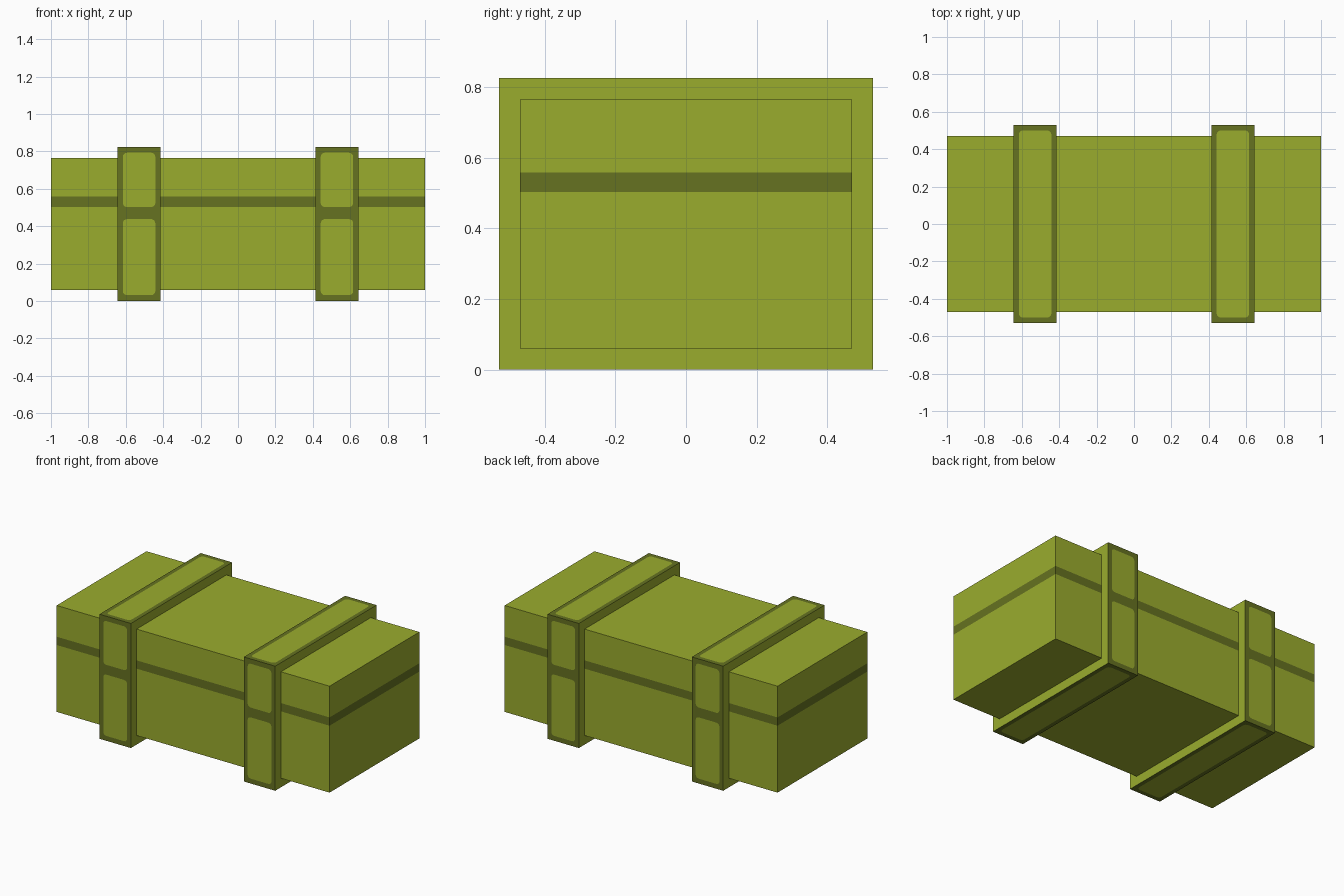
import bpy, bmesh, math
from mathutils import Vector

if "Cube" in bpy.data.objects:
    bpy.data.objects.remove(bpy.data.objects["Cube"])


def material(name, rgb):
    m = bpy.data.materials.new(name)
    m.diffuse_color = (*rgb, 1)
    m.use_nodes = True
    m.node_tree.nodes["Principled BSDF"].inputs["Base Color"].default_value = m.diffuse_color
    return m


LIGHT = material("olive green", (0.323, 0.413, 0.027))
DARK = material("dark olive", (0.133, 0.168, 0.015))


def finish(bm, name):
    bmesh.ops.remove_doubles(bm, verts=bm.verts[:], dist=1e-5)
    bmesh.ops.recalc_face_normals(bm, faces=bm.faces[:])
    me = bpy.data.meshes.new(name)
    bm.to_mesh(me)
    bm.free()
    me.materials.append(LIGHT)
    me.materials.append(DARK)
    ob = bpy.data.objects.new(name, me)
    bpy.context.collection.objects.link(ob)


# Crate body with a dark seam stripe all the way round
Z0, Z1, S0, S1 = 0.06, 0.765, 0.503, 0.558
bm = bmesh.new()
bmesh.ops.create_cube(bm, size=1)
for v in bm.verts:
    v.co = (v.co.x * 2, v.co.y * 0.94, (v.co.z + 0.5) * (Z1 - Z0) + Z0)
for z in (S0, S1):
    bmesh.ops.bisect_plane(bm, geom=bm.verts[:] + bm.edges[:] + bm.faces[:],
                           plane_co=(0, 0, z), plane_no=(0, 0, 1))
for f in bm.faces:
    f.material_index = int(S0 < f.calc_center_median().z < S1)
finish(bm, "crate_body")


def framed_cell(bm, place, outer, inner, r=0.022, steps=4):
    """Dark frame around a light rounded panel; rects are (u0, v0, u1, v1)."""
    def corners(q):
        return [(q[0], q[1]), (q[2], q[1]), (q[2], q[3]), (q[0], q[3])]

    out = [bm.verts.new(place(*c)) for c in corners(outer)]
    arcs = []
    for k, (u, v) in enumerate(corners(inner)):
        cu = u + (r if k in (0, 3) else -r)
        cv = v + (r if k in (0, 1) else -r)
        angles = [math.pi * (1 + k / 2 + i / steps / 2) for i in range(steps + 1)]
        arcs.append([bm.verts.new(place(cu + r * math.cos(a), cv + r * math.sin(a)))
                     for a in angles])
    bm.faces.new(sum(arcs, []))
    for k in range(4):
        n = (k + 1) % 4
        frame = [bm.faces.new((out[k], out[n], arcs[n][0], arcs[k][-1]))]
        for a, b in zip(arcs[k], arcs[k][1:]):
            frame.append(bm.faces.new((out[k], b, a)))
        for f in frame:
            f.material_index = 1


# Two raised bands: framed panels on the outer faces, plain light sides
W, D, H, SPLIT = 0.115, 0.53, 0.825, 0.47
PW, PD = 0.087, 0.5
for side, cx in (("left", -0.529), ("right", 0.529)):
    bm = bmesh.new()
    for y in (-D, D):
        wall = lambda u, v, y=y: Vector((cx + u, y, v))
        framed_cell(bm, wall, (-W, 0, W, SPLIT), (-PW, 0.032, PW, 0.438))
        framed_cell(bm, wall, (-W, SPLIT, W, H), (-PW, 0.503, PW, 0.793))
    for z in (0, H):
        flat = lambda u, v, z=z: Vector((cx + u, v, z))
        framed_cell(bm, flat, (-W, -D, W, D), (-PW, -PD, PW, PD))
    for x in (cx - W, cx + W):
        bm.faces.new([bm.verts.new((x, y, z)) for y, z in
                      ((-D, 0), (D, 0), (D, SPLIT), (D, H), (-D, H), (-D, SPLIT))])
    finish(bm, side + "_band")
